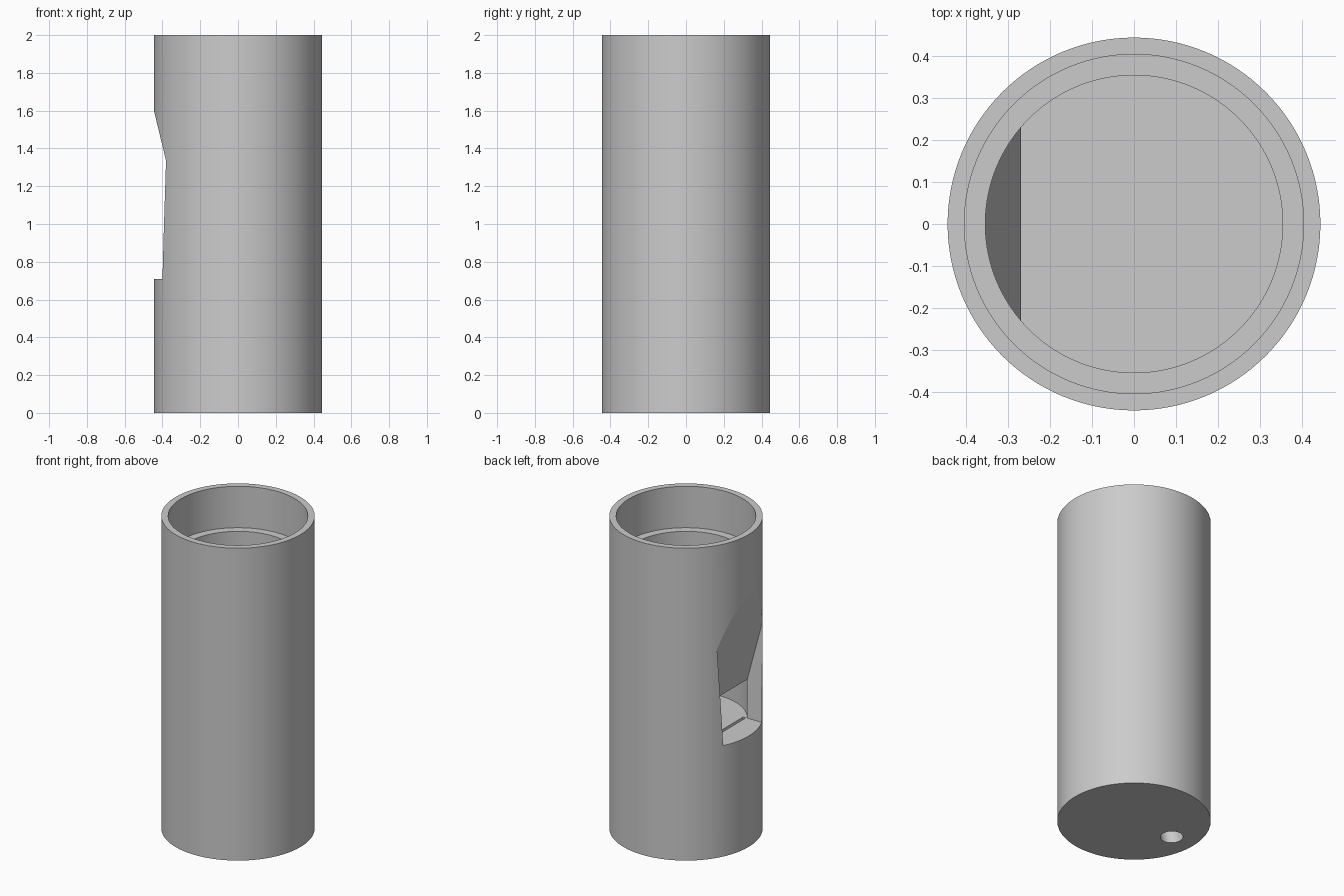
import bpy, bmesh
from math import cos, sin, tau

cube = bpy.data.objects.get("Cube")
if cube:
    bpy.data.objects.remove(cube, do_unlink=True)

SIDES = 128
SILL, LIP = 0.71, 0.95           # window sill and lip edge heights
SLIT_IN, SLIT_OUT = -0.27, -0.288

grey = bpy.data.materials.new("plain grey")
grey.use_nodes = True
grey.diffuse_color = (0.6, 0.6, 0.6, 1)
grey.node_tree.nodes["Principled BSDF"].inputs["Base Color"].default_value = (0.6, 0.6, 0.6, 1)


def make(name, bm):
    bmesh.ops.recalc_face_normals(bm, faces=bm.faces[:])
    mesh = bpy.data.meshes.new(name)
    bm.to_mesh(mesh)
    bm.free()
    mesh.materials.append(grey)
    obj = bpy.data.objects.new(name, mesh)
    bpy.context.collection.objects.link(obj)
    return obj


def ring(bm, r, z, x=0, sides=SIDES):
    return [bm.verts.new((x + r * cos(tau * i / sides), r * sin(tau * i / sides), z))
            for i in range(sides)]


def lathe(name, profile):
    """Closed turned solid from (radius, height) pairs."""
    bm = bmesh.new()
    rings = [ring(bm, r, z) for r, z in profile]
    for a, b in zip(rings, rings[1:]):
        for i in range(SIDES):
            j = (i + 1) % SIDES
            bm.faces.new((a[i], a[j], b[j], b[i]))
    bm.faces.new(rings[0])
    bm.faces.new(rings[-1])
    return make(name, bm)


def prism(name, profile, half_width):
    """Solid from an (x, z) outline; half_width(z) gives its reach in y."""
    bm = bmesh.new()
    a, b = [[bm.verts.new((x, s * half_width(z), z)) for x, z in profile] for s in (-1, 1)]
    bm.faces.new(a)
    bm.faces.new(b)
    for i in range(len(a)):
        j = (i + 1) % len(a)
        bm.faces.new((a[i], a[j], b[j], b[i]))
    return make(name, bm)


def cut(obj, cutter):
    mod = obj.modifiers.new("cut", "BOOLEAN")
    mod.operation, mod.solver, mod.object = "DIFFERENCE", "EXACT", cutter
    bpy.context.view_layer.objects.active = obj
    bpy.ops.object.modifier_apply(modifier=mod.name)
    bpy.data.objects.remove(cutter, do_unlink=True)


def ramp(x, z):
    """Inclined lip surface starting at x on the lip edge."""
    return x - 0.2415 * (z - LIP), z


# Outer tube
body = lathe("whistle_body", [(0.445, 0), (0.445, 2)])

# Stepped bore, keeping the inner side of the sloping lip
bore = lathe("bore_cutter", [(0.355, SILL), (0.355, 1.735), (0.405, 1.735), (0.405, 2.1)])
lip = prism("lip_keeper", [(-0.6, LIP), (SLIT_IN, LIP), ramp(SLIT_IN, 1.5), (-0.6, 1.5)],
            lambda z: 0.5)
cut(bore, lip)
cut(body, bore)

# Flaring window with the sloping outer side of the lip
window = prism("window_cutter",
               [(-0.6, SILL), (SLIT_IN, SILL), (SLIT_OUT, LIP), ramp(SLIT_OUT, 1.7), (-0.6, 1.7)],
               lambda z: 0.195 + 0.056 * (z - SILL))
cut(body, window)

# Windway from the round blow hole to the thin slit
bm = bmesh.new()
ring(bm, 0.065, -0.01, x=-0.285, sides=48)
for x in (SLIT_IN, SLIT_OUT):
    for y in (-0.195, 0.195):
        bm.verts.new((x, y, SILL + 0.01))
bmesh.ops.convex_hull(bm, input=bm.verts[:])
cut(body, make("windway_cutter", bm))

# Smooth round walls, crisp edges
bpy.ops.object.select_all(action="DESELECT")
body.select_set(True)
bpy.context.view_layer.objects.active = body
bpy.ops.object.shade_smooth_by_angle(angle=0.2)
